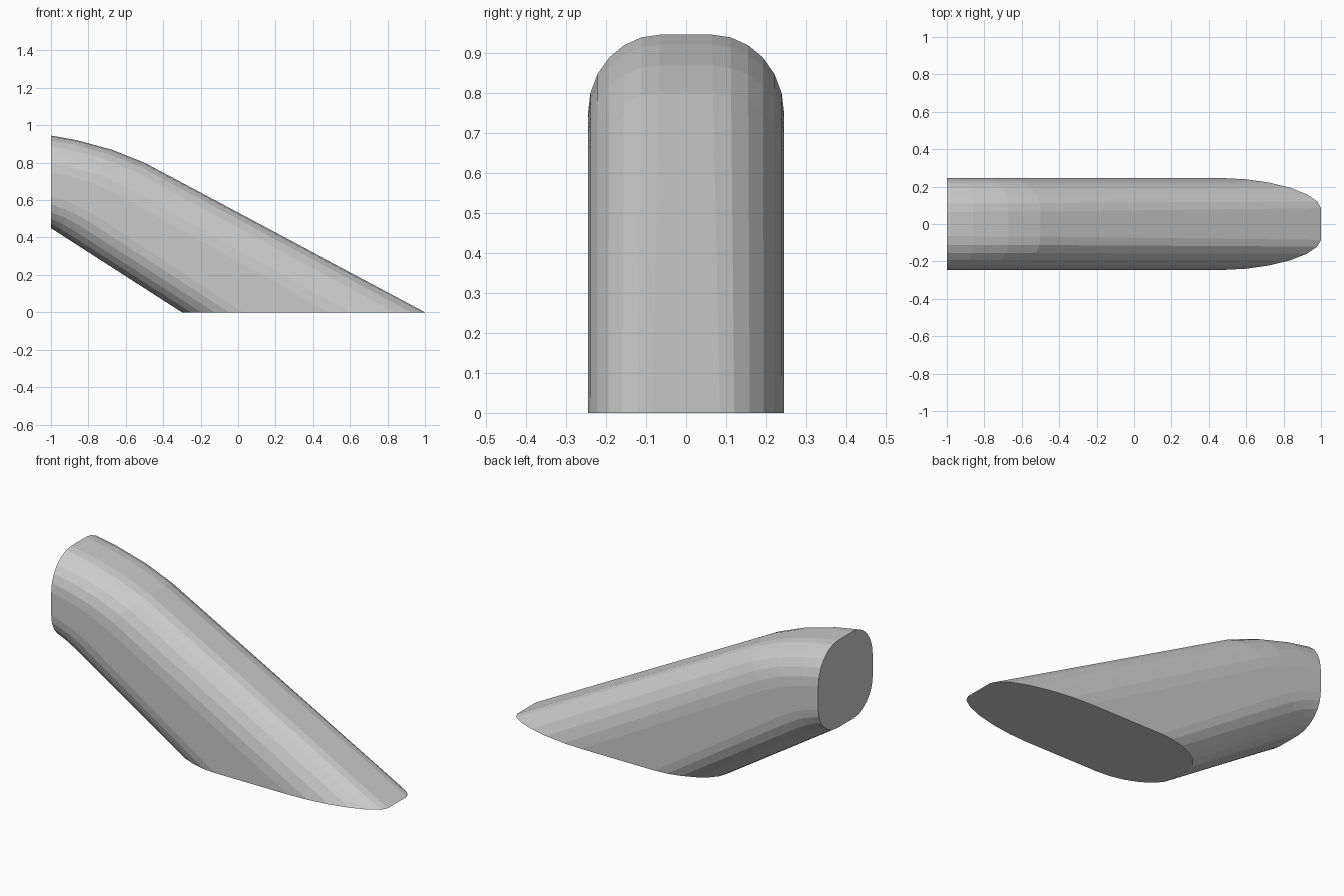
import bpy, bmesh, math

if "Cube" in bpy.data.objects:
    bpy.data.objects.remove(bpy.data.objects["Cube"])

SEG = 6          # facets per rounded corner
HALF = 0.245     # half thickness

# Stations along the bar: underside point (x, z), top-edge point (x, z)
stations = [
    ((-1.00, 0.45), (-1.00, 0.945)),
    ((-0.986, 0.441), (-0.86, 0.92)),
    ((-0.965, 0.4275), (-0.67, 0.868)),
    ((-0.93, 0.405), (-0.50, 0.80)),
    ((-0.30, 0.00), (1.00, 0.00)),
]


def half_section(k):
    """Rounded outline as (y, t), from underside (t=0) to top (t=1); k runs 0..1 down the bar."""
    low, high = 0.34 - 0.09 * k, 0.395
    flat_low, flat_high = 0.07, 0.065 + 0.02 * k
    power = 2 / (2 - 0.2 * k)
    corner = [(math.sin(i * math.pi / 2 / SEG) ** power,
               max(0, math.cos(i * math.pi / 2 / SEG)) ** power) for i in range(SEG + 1)]
    pts = [(flat_low + (HALF - flat_low) * s, low * (1 - c)) for s, c in corner]
    pts += [(flat_high + (HALF - flat_high) * s, 1 - high * (1 - c)) for s, c in reversed(corner)]
    return pts


# Slanted bar: loft through the stations, capped at the upright and ground cuts
bm = bmesh.new()
rings = []
for (bx, bz), (tx, tz) in stations:
    k = (bx + 1) / 0.7
    half = half_section(k)
    outline = half + [(-y, t) for y, t in reversed(half)]
    rings.append([bm.verts.new((bx + (tx - bx) * t, y, bz + (tz - bz) * t)) for y, t in outline])
n = len(rings[0])
for a, b in zip(rings, rings[1:]):
    for i in range(n):
        j = (i + 1) % n
        bm.faces.new((a[i], a[j], b[j], b[i]))
bm.faces.new(rings[0])
bm.faces.new(rings[-1])
bmesh.ops.recalc_face_normals(bm, faces=bm.faces)

mesh = bpy.data.meshes.new("slanted_bar")
bm.to_mesh(mesh)
bm.free()
bar = bpy.data.objects.new("slanted_bar", mesh)
bpy.context.collection.objects.link(bar)
